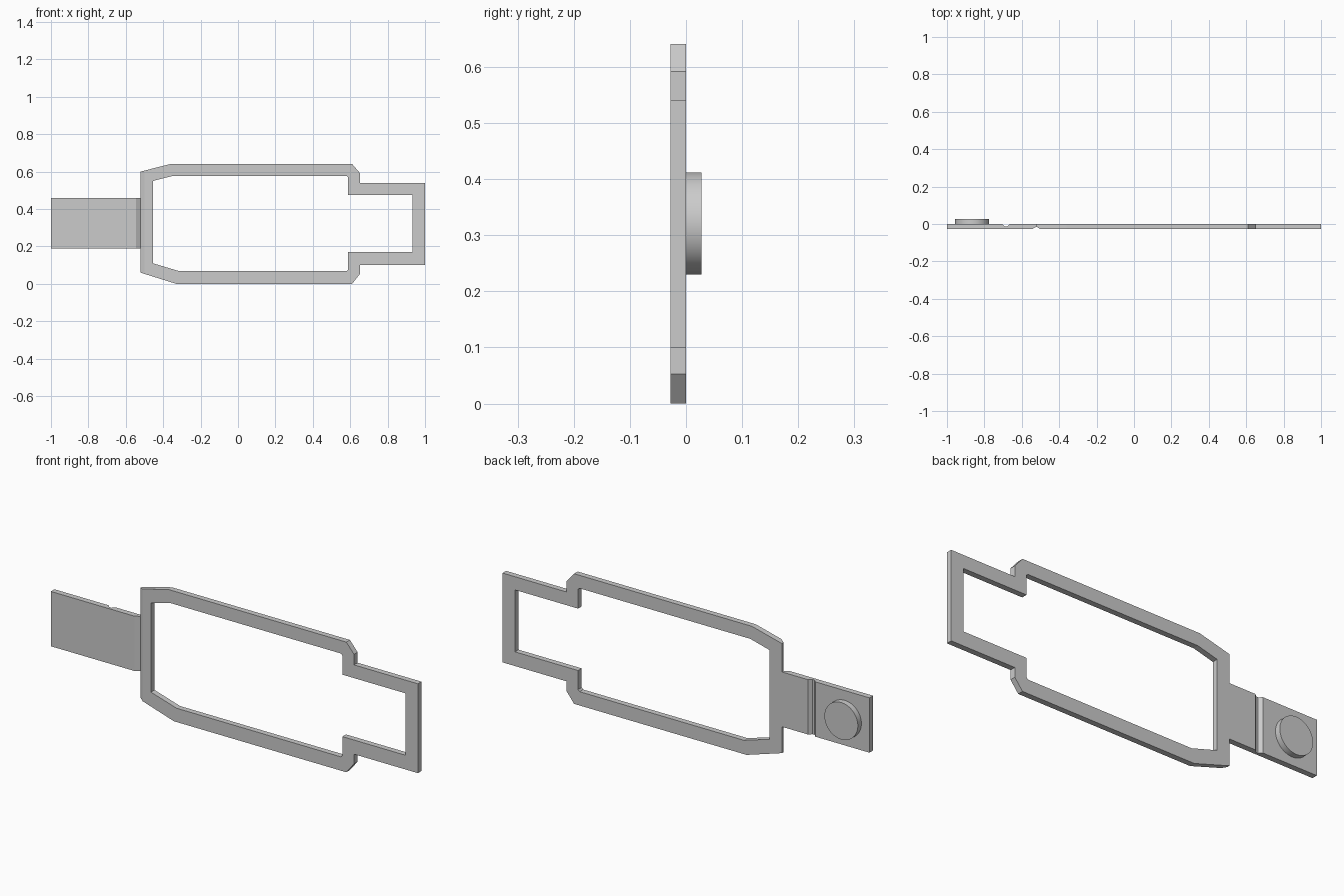
import bpy, bmesh, math
from mathutils import Vector

if "Cube" in bpy.data.objects:
    bpy.data.objects.remove(bpy.data.objects["Cube"], do_unlink=True)

GREY = (0.6, 0.6, 0.6, 1)
grey = bpy.data.materials.new("plain_grey")
grey.use_nodes = True
grey.diffuse_color = GREY
grey.node_tree.nodes["Principled BSDF"].inputs["Base Color"].default_value = GREY

THICK = 0.028   # plate thickness
FOLD = 0.014    # depth of the V grooves
HINGE = -0.522  # bottom of the front groove


def finish(bm, name):
    bmesh.ops.recalc_face_normals(bm, faces=bm.faces)
    mesh = bpy.data.meshes.new(name)
    bm.to_mesh(mesh)
    bm.free()
    mesh.materials.append(grey)
    obj = bpy.data.objects.new(name, mesh)
    bpy.context.collection.objects.link(obj)
    return obj


def add_loop(bm, points):
    verts = [bm.verts.new(p) for p in points]
    return [bm.edges.new((a, b)) for a, b in zip(verts, verts[1:] + verts[:1])]


def extrude(bm, faces, offset):
    grown = bmesh.ops.extrude_face_region(bm, geom=faces)["geom"]
    moved = [g for g in grown if isinstance(g, bmesh.types.BMVert)]
    bmesh.ops.translate(bm, verts=moved, vec=offset)


# Frame: outer and inner outlines filled between and extruded
outer = [(-0.522, 0.06), (-0.33, 0), (0.61, 0), (0.652, 0.053), (0.652, 0.10),
         (1, 0.10), (1, 0.54), (0.652, 0.54), (0.652, 0.592), (0.61, 0.641),
         (-0.36, 0.641), (-0.522, 0.60)]
inner = [(-0.455, 0.11), (-0.315, 0.068), (0.58, 0.068), (0.588, 0.076),
         (0.588, 0.17), (0.932, 0.17), (0.932, 0.475), (0.588, 0.475),
         (0.588, 0.57), (0.58, 0.577), (-0.35, 0.577), (-0.455, 0.55)]
bm = bmesh.new()
edges = []
for outline in (outer, inner):
    edges += add_loop(bm, [(x, -THICK, z) for x, z in outline])
bmesh.ops.triangle_fill(bm, edges=edges, use_beauty=True, normal=(0, -1, 0))
extrude(bm, bm.faces[:], (0, THICK, 0))
bmesh.ops.recalc_face_normals(bm, faces=bm.faces)

# Slanted front edge of the frame, one side of the front groove
cut = bmesh.ops.bisect_plane(
    bm, geom=bm.verts[:] + bm.edges[:] + bm.faces[:],
    plane_co=Vector((HINGE, -FOLD, 0)), plane_no=Vector((-0.014, -0.022, 0)),
    clear_outer=True)
rim = [e for e in bm.edges if e.is_boundary]
bmesh.ops.holes_fill(bm, edges=rim, sides=0)
finish(bm, "frame")

# Folding tab: top profile with a front and a back groove, extruded upward
profile = [(-1, -THICK), (-0.545, -THICK), (HINGE, -FOLD), (HINGE, 0),
           (-0.665, 0), (-0.679, -FOLD), (-0.691, -FOLD), (-0.705, 0), (-1, 0)]
bm = bmesh.new()
face = bm.faces.new([bm.verts.new((x, y, 0.19)) for x, y in profile])
extrude(bm, [face], (0, 0, 0.27))
finish(bm, "folding_tab")

# Round button on the back of the tab
bpy.ops.mesh.primitive_cylinder_add(
    vertices=64, radius=0.091, depth=THICK,
    location=(-0.865, THICK / 2, 0.321), rotation=(math.pi / 2, 0, 0))
button = bpy.context.object
button.name = "round_button"
button.data.materials.append(grey)
bpy.ops.object.shade_smooth_by_angle(angle=math.radians(30))
